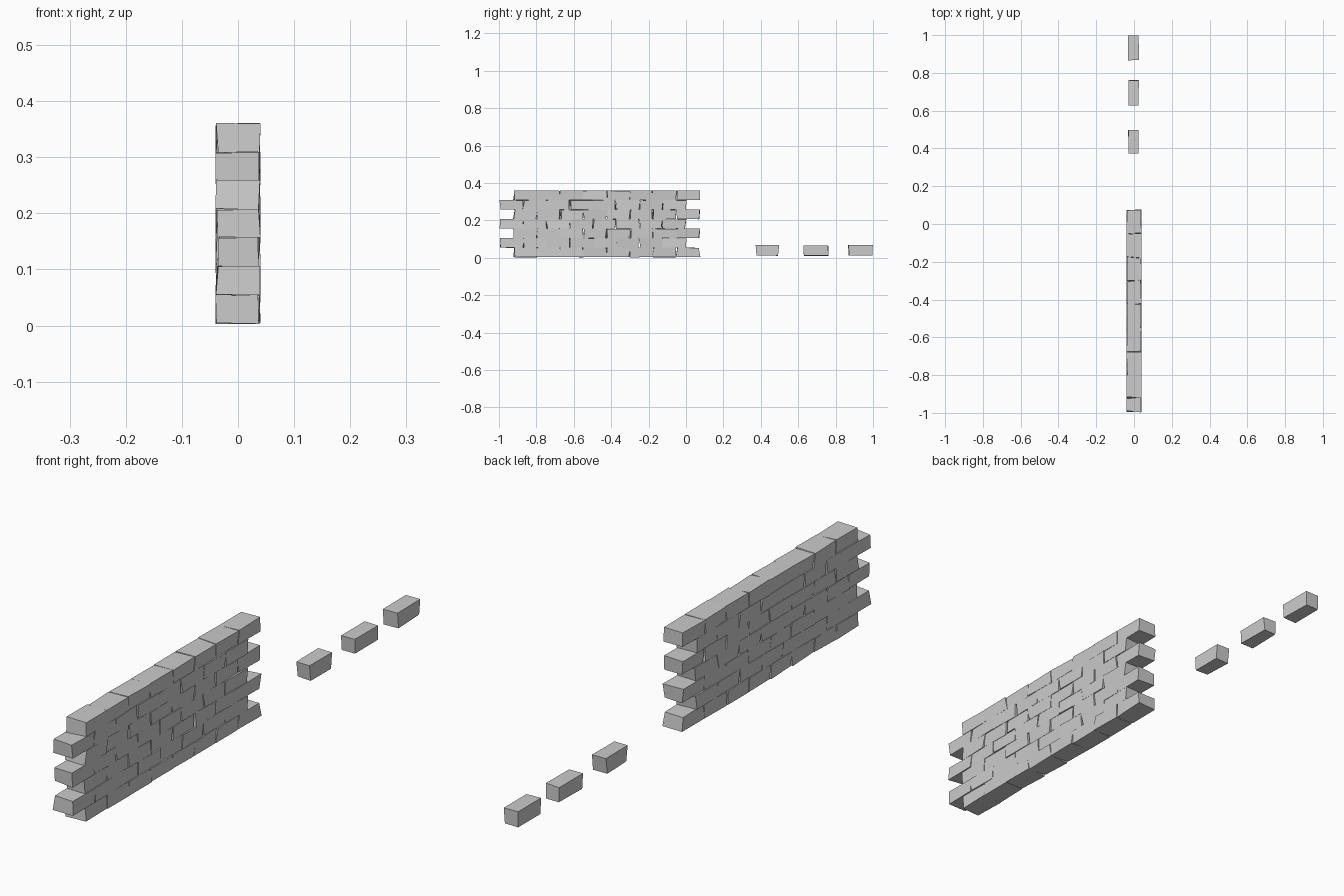
import bpy, bmesh, random
from mathutils import Vector

if "Cube" in bpy.data.objects:
    bpy.data.objects.remove(bpy.data.objects["Cube"])

random.seed(7)


def brick(name, center, size, jitter, shear=0.0):
    """Box with each corner nudged, for a rough hand-cut look."""
    bm = bmesh.new()
    bmesh.ops.create_cube(bm, size=1)
    for v in bm.verts:
        # shear > 0 makes the brick longer on top than underneath
        stretch = 1 + shear * v.co.z
        v.co = Vector((v.co.x * size[0], v.co.y * size[1] * stretch, v.co.z * size[2]))
        v.co += Vector([random.uniform(-j, j) for j in jitter])
    mesh = bpy.data.meshes.new(name)
    bm.to_mesh(mesh)
    bm.free()
    obj = bpy.data.objects.new(name, mesh)
    obj.location = center
    bpy.context.collection.objects.link(obj)
    return obj


# Wall: seven courses in running bond, odd courses shifted half a brick
ROWS, PER_ROW = 7, 8
LENGTH, HEIGHT, WIDTH = 0.124, 0.0508, 0.075
for row in range(ROWS):
    start = -0.92 if row % 2 == 0 else -0.993
    for i in range(PER_ROW):
        center = (0, start + (i + 0.5) * LENGTH, 0.004 + (row + 0.5) * HEIGHT)
        brick(f"wall_brick_{row + 1}_{i + 1}", center,
              (WIDTH, LENGTH - 0.002, HEIGHT - 0.0005), (0.003, 0.006, 0.0015))

# Loose bricks in a line beyond the wall
for i, (y, length, z, height, shear) in enumerate([
        (0.434, 0.118, 0.040, 0.056, 0.12),
        (0.695, 0.132, 0.038, 0.052, 0.0),
        (0.934, 0.126, 0.040, 0.056, 0.06)]):
    brick(f"loose_brick_{i + 1}", (-0.003, y, z), (0.054, length, height),
          (0.003, 0.003, 0.001), shear)
